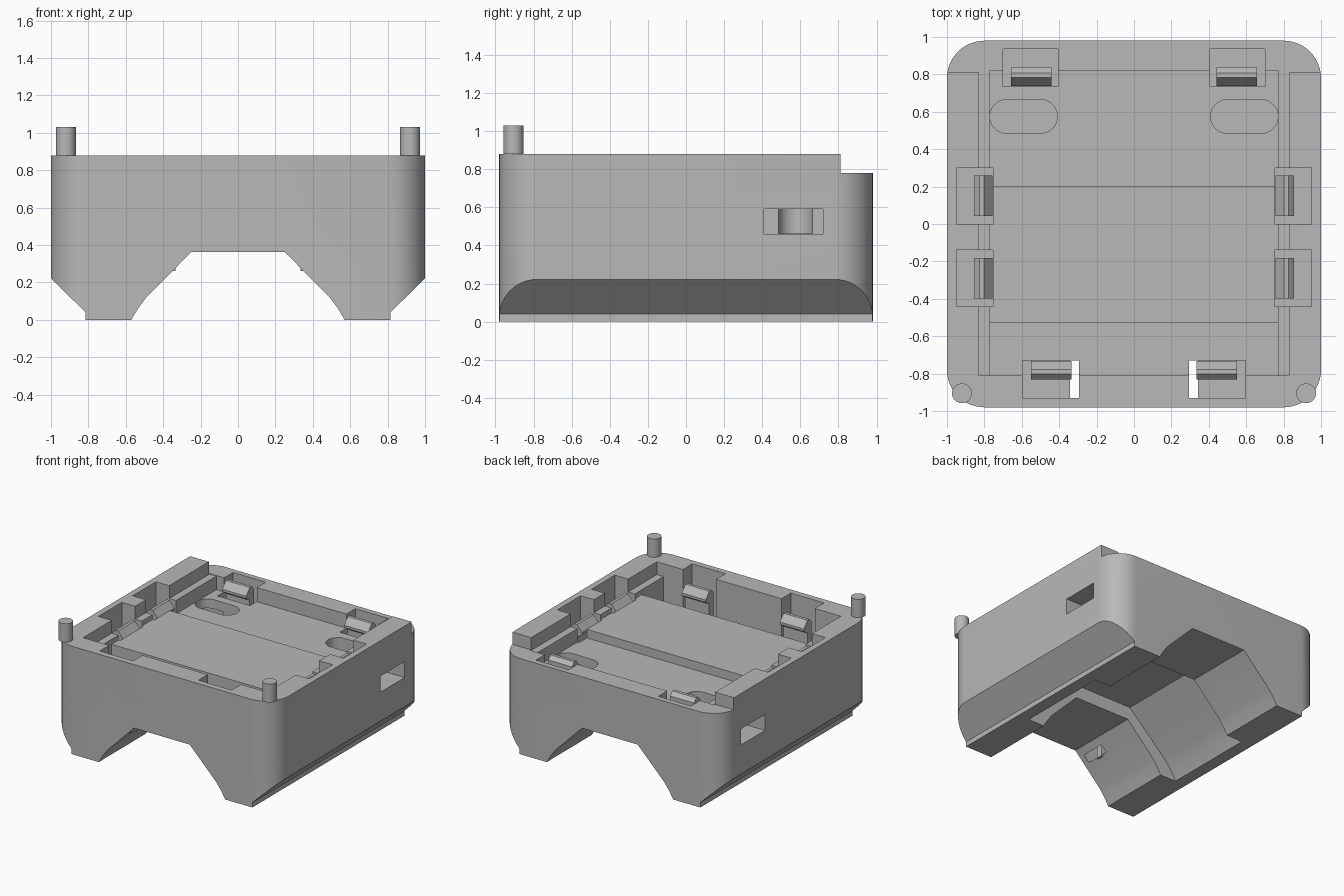
import bpy, bmesh, math
from mathutils import Matrix, Vector

cube = bpy.data.objects.get("Cube")
if cube:
    bpy.data.objects.remove(cube, do_unlink=True)

grey = bpy.data.materials.new("light grey plastic")
grey.use_nodes = True
COLOUR = (0.48, 0.48, 0.48, 1)
grey.diffuse_color = COLOUR
grey.node_tree.nodes["Principled BSDF"].inputs["Base Color"].default_value = COLOUR


def prism(name, points, low, high, matrix=Matrix()):
    """Extrude a 2D outline along local z, then move it with the matrix."""
    bm = bmesh.new()
    face = bm.faces.new([bm.verts.new((a, b, low)) for a, b in points])
    grown = bmesh.ops.extrude_face_region(bm, geom=[face])["geom"]
    bmesh.ops.translate(bm, vec=(0, 0, high - low),
                        verts=[v for v in grown if isinstance(v, bmesh.types.BMVert)])
    bm.transform(matrix)
    bmesh.ops.recalc_face_normals(bm, faces=bm.faces)
    mesh = bpy.data.meshes.new(name)
    bm.to_mesh(mesh)
    bm.free()
    mesh.materials.append(grey)
    obj = bpy.data.objects.new(name, mesh)
    bpy.context.collection.objects.link(obj)
    return obj


def rounded(hx, hy, r, cx=0, cy=0, steps=12):
    """Outline of a rounded rectangle."""
    pts = []
    for q, (sx, sy) in enumerate([(1, 1), (-1, 1), (-1, -1), (1, -1)]):
        for i in range(steps + 1):
            a = (q + i / steps) * math.pi / 2
            p = (cx + sx * (hx - r) + r * math.cos(a), cy + sy * (hy - r) + r * math.sin(a))
            if not pts or (Vector(p) - Vector(pts[-1])).length > 1e-5:
                pts.append(p)
    if (Vector(pts[0]) - Vector(pts[-1])).length < 1e-5:
        pts.pop()
    return pts


def box(x0, x1, y0, y1, z0, z1):
    return prism("cutter", [(x0, y0), (x1, y0), (x1, y1), (x0, y1)], z0, z1)


def along_y(half, y0, y1):
    """Mirror a half profile in x and z and extrude it along y."""
    pts = half + [(-x, z) for x, z in reversed(half)]
    return prism("cutter", pts, -y1, -y0, Matrix.Rotation(math.pi / 2, 4, "X"))


body = prism("housing", rounded(1, 0.98, 0.2), 0, 0.88)


def apply(cutter, operation="DIFFERENCE"):
    cutter.hide_render = True
    mod = body.modifiers.new("cut", "BOOLEAN")
    mod.operation, mod.solver, mod.object = operation, "EXACT", cutter
    bpy.context.view_layer.update()
    done = body.evaluated_get(bpy.context.evaluated_depsgraph_get())
    mesh = bpy.data.meshes.new_from_object(done)
    body.modifiers.clear()
    body.data = mesh
    bpy.data.objects.remove(cutter, do_unlink=True)


# Sloped lower flanks
apply(along_y([(0.815, -0.1), (0.815, 0.04), (1, 0.222), (1.1, 0.222), (1.1, 1)], -1.1, 1.1),
      "INTERSECT")

# Arch between the feet, with a wider middle bay
apply(along_y([(0.62, -0.1), (0.57, 0), (0.535, 0.06), (0.49, 0.12), (0.25, 0.362)], -1.1, 1.1))
apply(along_y([(0.715, -0.1), (0.715, 0), (0.67, 0.08), (0.6, 0.16), (0.27, 0.47)], -0.37, 0.4))

# Lowered rear rim, ledge, raised plate, rear floor and front well
TOP = 1.2
apply(box(-1.2, 1.2, 0.81, 1.2, 0.78, TOP))
apply(box(-0.83, 0.83, -0.81, 0.82, 0.775, TOP))
apply(box(-0.77, 0.77, -0.81, 0.82, 0.735, TOP))
apply(box(-0.77, 0.77, 0.2, 0.82, 0.665, TOP))
apply(box(-0.77, 0.77, -0.81, -0.53, 0.45, TOP))

# Clip stations: inner edge, pocket span, clip span, outward angle
PI = math.pi
POCKET = 0.27
for s in (-1, 1):
    # Side windows, oblong recesses
    apply(box(*sorted((s * 0.6, s * 1.1)), 0.41, 0.72, 0.46, 0.59))
    apply(prism("cutter", rounded(0.18, 0.09, 0.09, s * 0.59, 0.575), 0.462, TOP))
    # Pockets around the clips
    for y0, y1 in ((0, 0.3), (-0.44, -0.14)):
        apply(box(*sorted((s * 0.755, s * 0.95)), y0, y1, POCKET, TOP))
    apply(box(*sorted((s * 0.405, s * 0.7)), 0.735, 0.935, POCKET, TOP))
    apply(box(*sorted((s * 0.295, s * 0.595)), -0.93, -0.73, POCKET, TOP))

# Hooked snap clips
HOOK = [(0.1, 0.26), (0.1, 0.755), (0.07, 0.785), (0.045, 0.785), (0, 0.73),
        (0, 0.71), (0.045, 0.68), (0.045, 0.26)]


def clip(name, x, y, angle):
    stand = Matrix.Rotation(PI / 2, 4, "X")
    place = Matrix.Translation((x, y, 0)) @ Matrix.Rotation(angle, 4, "Z")
    prism(name, HOOK, -0.108, 0.108, place @ stand)


for s, side in ((1, "left"), (-1, "right")):
    turn = 0 if s > 0 else PI
    clip(side + "_rear_side_clip", s * 0.756, 0.152, turn)
    clip(side + "_front_side_clip", s * 0.756, -0.29, turn)
    clip(side + "_back_clip", s * 0.55, 0.737, PI / 2)
    clip(side + "_front_clip", s * 0.443, -0.732, -PI / 2)
    # Locating pin
    prism(side + "_pin", rounded(0.053, 0.053, 0.053, s * 0.92, -0.905, 8), 0.88, 1.03)

# Smooth the round corners, keep the edges sharp
bpy.ops.object.select_all(action="DESELECT")
for obj in bpy.context.collection.objects:
    if obj.type == "MESH" and (obj == body or obj.name.endswith("_pin")):
        obj.select_set(True)
bpy.context.view_layer.objects.active = body
bpy.ops.object.shade_smooth_by_angle(angle=math.radians(25))
